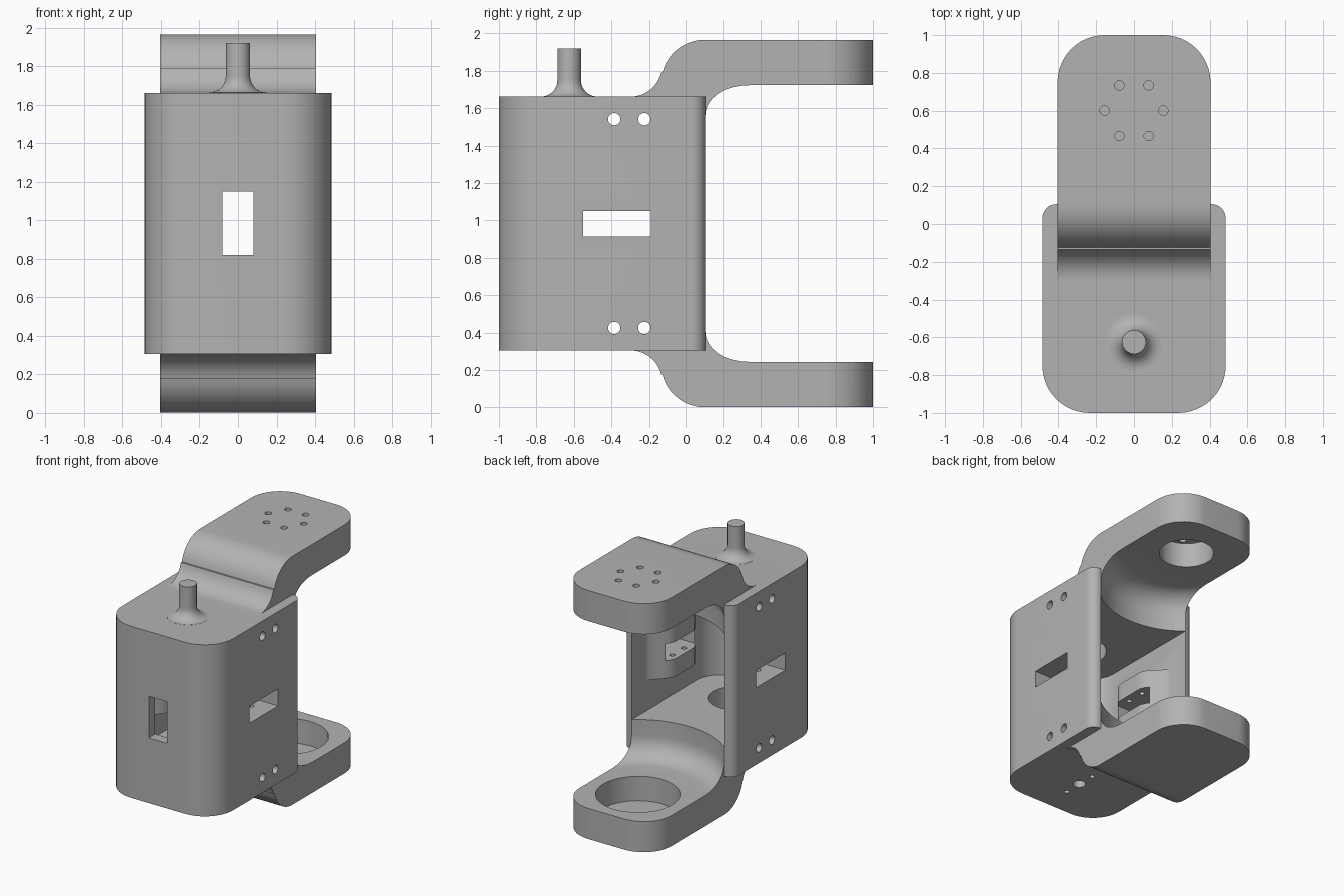
import bpy, bmesh
from math import sin, cos, pi, radians
from mathutils import Matrix, Vector

if "Cube" in bpy.data.objects:
    bpy.data.objects.remove(bpy.data.objects["Cube"])

MID = 0.983            # height of the mirror plane
PIVOT_Y = 0.6          # axis at the fork tips
POST_Y = -0.625        # axis of the post

grey = bpy.data.materials.new("plain_grey")
grey.use_nodes = True
grey.diffuse_color = (0.45, 0.45, 0.45, 1)
grey.node_tree.nodes["Principled BSDF"].inputs["Base Color"].default_value = (0.45, 0.45, 0.45, 1)


def finish(name, bm):
    bmesh.ops.recalc_face_normals(bm, faces=bm.faces)
    mesh = bpy.data.meshes.new(name)
    bm.to_mesh(mesh)
    bm.free()
    ob = bpy.data.objects.new(name, mesh)
    bpy.context.collection.objects.link(ob)
    mesh.materials.append(grey)
    return ob


def round_uprights(bm, test, radius):
    edges = [e for e in bm.edges
             if all(test(v.co) for v in e.verts)
             and abs(e.verts[0].co.z - e.verts[1].co.z) > 0.1
             and (e.verts[0].co.xy - e.verts[1].co.xy).length < 1e-5]
    bmesh.ops.bevel(bm, geom=edges, offset=radius, segments=12, profile=0.5, affect='EDGES')


def slab(name, half_x, y0, y1, z0, z1, front=0, rear=0):
    """Box centred on x with optionally rounded front and rear uprights."""
    bm = bmesh.new()
    bmesh.ops.create_cube(bm, size=1, matrix=Matrix.Translation((0, (y0 + y1) / 2, (z0 + z1) / 2))
                          @ Matrix.Diagonal((2 * half_x, y1 - y0, z1 - z0, 1)))
    if front:
        round_uprights(bm, lambda c: abs(c.y - y0) < 1e-4, front)
    if rear:
        round_uprights(bm, lambda c: abs(c.y - y1) < 1e-4, rear)
    return finish(name, bm)


def rod(name, x, y, z0, z1, r, sides=32):
    bm = bmesh.new()
    bmesh.ops.create_cone(bm, cap_ends=True, segments=sides, radius1=r, radius2=r, depth=z1 - z0,
                          matrix=Matrix.Translation((x, y, (z0 + z1) / 2)))
    return finish(name, bm)


def cross_rod(name, y, z, r):
    bm = bmesh.new()
    bmesh.ops.create_cone(bm, cap_ends=True, segments=24, radius1=r, radius2=r, depth=2,
                          matrix=Matrix.Translation((0, y, z)) @ Matrix.Rotation(pi / 2, 4, 'Y'))
    return finish(name, bm)


def prism(name, points, offset, tip_radius=0):
    bm = bmesh.new()
    face = bm.faces.new([bm.verts.new(p) for p in points])
    ext = bmesh.ops.extrude_face_region(bm, geom=[face])
    bmesh.ops.translate(bm, vec=offset, verts=[g for g in ext["geom"] if isinstance(g, bmesh.types.BMVert)])
    if tip_radius:
        round_uprights(bm, lambda c: c.y > 0.999, tip_radius)
    return finish(name, bm)


def lathe(name, profile, y, steps):
    bm = bmesh.new()
    verts = [bm.verts.new((r, 0, z)) for r, z in profile]
    edges = [bm.edges.new(pair) for pair in zip(verts, verts[1:])]
    bmesh.ops.spin(bm, geom=verts + edges, cent=(0, 0, 0), axis=(0, 0, 1), angle=2 * pi, steps=steps)
    bmesh.ops.remove_doubles(bm, verts=bm.verts, dist=1e-4)
    bmesh.ops.translate(bm, vec=(0, y, 0), verts=bm.verts)
    return finish(name, bm)


def arc(cy, cz, r, a0, a1, n=12):
    angles = [radians(a0 + (a1 - a0) * i / n) for i in range(n + 1)]
    return [(cy + r * cos(a), cz + r * sin(a)) for a in angles]


def combine(ob, other, operation):
    mod = ob.modifiers.new("cut", 'BOOLEAN')
    mod.operation, mod.solver, mod.object = operation, 'EXACT', other
    dg = bpy.context.evaluated_depsgraph_get()
    mesh = bpy.data.meshes.new_from_object(ob.evaluated_get(dg))
    ob.modifiers.clear()
    ob.data = mesh
    bpy.data.objects.remove(other)


def smooth(ob):
    bpy.ops.object.select_all(action='DESELECT')
    ob.select_set(True)
    bpy.context.view_layer.objects.active = ob
    bpy.ops.object.shade_smooth_by_angle(angle=radians(30))


# Housing block
housing = slab("bracket_housing", 0.485, -1, 0.105, 0.305, 1.661, front=0.25, rear=0.075)

# Upper and lower fork arms with an S-shaped outer bend
bend = (arc(-0.3, 1.831, 0.17, -90, -14) + arc(0.1, 1.735, 0.23, 166, 90)
        + [(1, 1.965), (1, 1.5), (-0.3, 1.5)])
for flip in (False, True):
    pts = [(-0.405, y, 2 * MID - z if flip else z) for y, z in bend]
    combine(housing, prism("fork_arm", pts, (0.81, 0, 0), tip_radius=0.25), 'UNION')

# Open cavity inside the housing
combine(housing, slab("cavity", 0.405, -0.92, 0.3, 0.535, 2 * MID - 0.535, front=0.2), 'DIFFERENCE')

# Round clearance swept about the fork pivot, with filleted ends
low, high, fil, reach = 0.243, 2 * MID - 0.243, 0.165, 0.64
sweep = ([(0, low)] + arc(reach - fil, low + fil, fil, -90, 0, 8)
         + arc(reach - fil, high - fil, fil, 0, 90, 8) + [(0, high)])
combine(housing, lathe("clearance", sweep, PIVOT_Y, 72), 'DIFFERENCE')

# Flared mounting shelves on both inner side walls
count = 16
for side in (-1, 1):
    pts = [(side * 0.45, -0.05, 0.775)]
    for i in range(count + 1):
        d = 1 - 2 * i / count
        t = min(1, (1 - abs(d)) / 0.65)
        pts.append((side * (0.41 - 0.14 * t * t * (3 - 2 * t)), -0.37 + 0.32 * d, 0.775))
    pts.append((side * 0.45, -0.69, 0.775))
    combine(housing, prism("shelf", pts, (0, 0, 0.416)), 'UNION')

# Side and front slots
combine(housing, slab("side_slot", 1, -0.55, -0.19, 0.915, 1.05), 'DIFFERENCE')
combine(housing, slab("front_slot", 0.08, -1.2, -0.7, 0.82, 1.15), 'DIFFERENCE')

# Shelf screw holes
for x in (-0.325, 0.325):
    for y in (-0.4425, -0.2975):
        combine(housing, rod("shelf_hole", x, y, 0.7, 1.3, 0.02, 16), 'DIFFERENCE')

# Side screw holes through the end plates
for y in (-0.385, -0.225):
    for z in (0.425, 2 * MID - 0.425):
        combine(housing, cross_rod("side_hole", y, z, 0.033), 'DIFFERENCE')

# Round pockets: two in the housing, one in each fork arm
for y, z0, z1, r in ((POST_Y, 0.36, 0.7, 0.2), (POST_Y, 1.3, 1.605, 0.2),
                     (PIVOT_Y, 0.05, 0.4, 0.305), (PIVOT_Y, 1.6, 1.92, 0.2)):
    combine(housing, rod("pocket", 0, y, z0, z1, r, 64), 'DIFFERENCE')

# Underside holes
for dy, r in ((0, 0.047), (-0.145, 0.02), (0.145, 0.02)):
    combine(housing, rod("underside_hole", 0, POST_Y + dy, 0.2, 0.45, r, 24), 'DIFFERENCE')

# Ring of six holes in the upper arm
for i in range(6):
    a = i * pi / 3
    combine(housing, rod("ring_hole", 0.155 * cos(a), PIVOT_Y + 0.155 * sin(a), 1.85, 2.1, 0.025, 20),
            'DIFFERENCE')
smooth(housing)

# Post with a flared foot
foot = [(0, 1.64), (0.15, 1.64)] + arc(0.15, 1.749, 0.087, -90, -180, 10) + [(0.063, 1.92), (0, 1.92)]
smooth(lathe("pivot_post", foot, POST_Y, 40))
